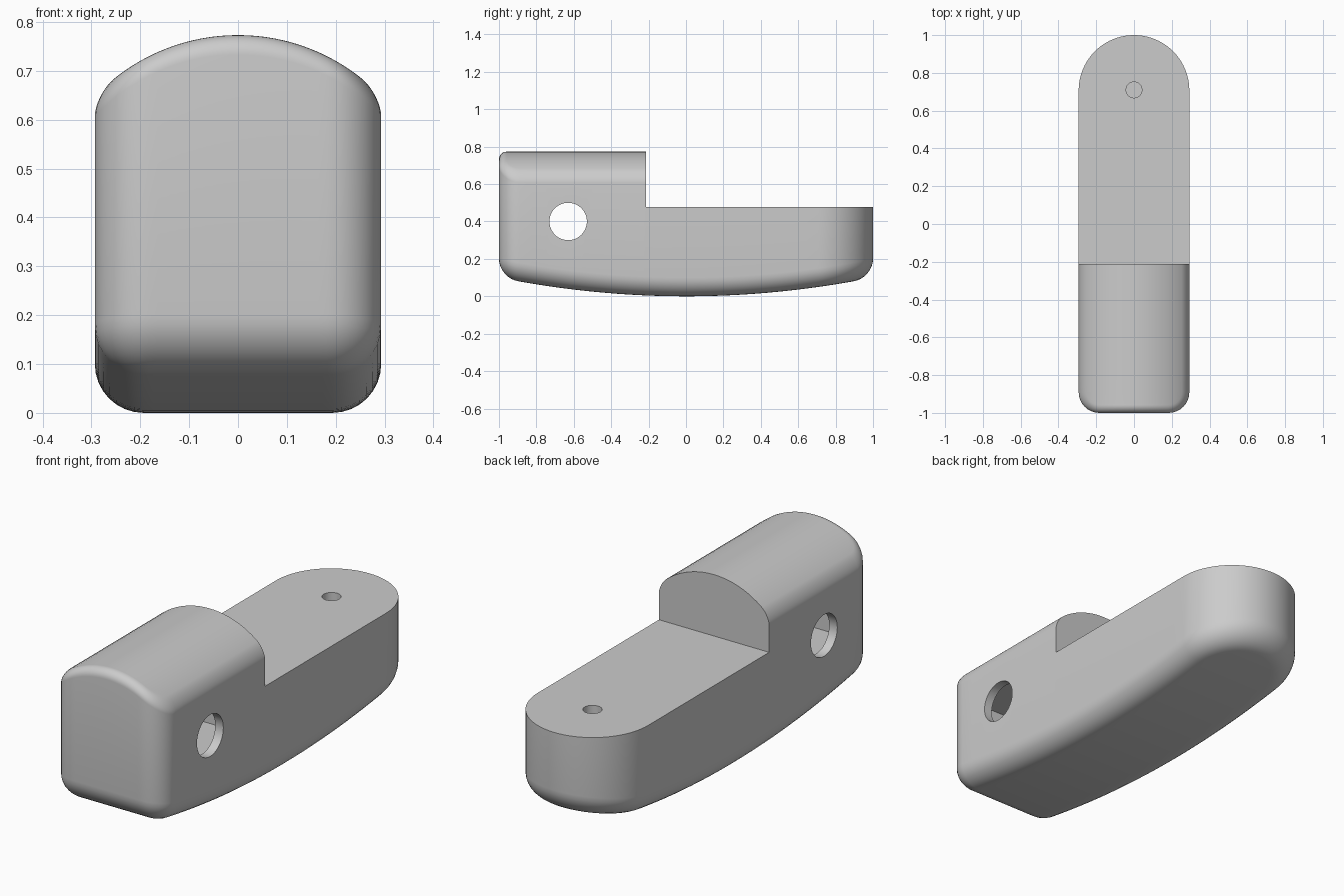
import bpy, bmesh
from math import pi, sin, cos, sqrt, radians

cube = bpy.data.objects.get("Cube")
if cube:
    bpy.data.objects.remove(cube, do_unlink=True)

HALF = 0.293       # half width, also radius of the rounded back
CORNER = 0.11      # radius of the upright front corners
CROWN = 0.405      # radius of the arched roof
ACROSS = 20        # divisions across the width

grey = bpy.data.materials.new("plain grey")
grey.diffuse_color = (0.6, 0.6, 0.6, 1)
grey.use_nodes = True
grey.node_tree.nodes["Principled BSDF"].inputs["Base Color"].default_value = (0.6, 0.6, 0.6, 1)


def belly(x, y):
    return 0.1 * y * y


def roof(x, y):
    return 0.773 - CROWN + sqrt(CROWN ** 2 - x * x)


def stations(d):
    """Half widths along the plan outline, front to back, inset by d."""
    r, n = CORNER - d, 8
    pts = [(HALF - CORNER + r * sin(i * pi / 2 / n),
            CORNER - 1 - r * cos(i * pi / 2 / n)) for i in range(n + 1)]
    y0, y1 = CORNER - 1, 1 - HALF
    pts += [(HALF - d, y0 + (y1 - y0) * i / 24) for i in range(1, 24)]
    r, n = HALF - d, 20
    pts += [(r * cos(i * pi / 2 / n), y1 + r * sin(i * pi / 2 / n)) for i in range(n + 1)]
    return pts


def row(w, y):
    return [(w * (2 * i / ACROSS - 1), y) for i in range(ACROSS + 1)]


def outline(d):
    pts = stations(d)
    left = [(-w, y) for w, y in reversed(pts)]
    return left[:-1] + row(*pts[0]) + pts[1:]


def add_grid(bm, rows):
    grid = [[bm.verts.new(p) for p in r] for r in rows]
    for a, b in zip(grid, grid[1:]):
        for i in range(len(a) - 1):
            bm.faces.new((a[i], a[i + 1], b[i + 1], b[i]))


def build_body():
    bm = bmesh.new()
    rings = []
    # Rounded lower edge, upright wall, then rounded roof edge
    for radius, surface, sign in ((0.1, belly, 1), (0.04, roof, -1)):
        arc = []
        for i in range(9):
            a = i * pi / 16
            d, h = radius * (1 - sin(a)), radius * (1 - cos(a))
            arc.append([(x, y, surface(x, y) + sign * h) for x, y in outline(d)])
        rings += arc if sign > 0 else arc[::-1]
        # Curved underside or arched roof
        add_grid(bm, [[(x, y, surface(x, y)) for x, y in row(w, y0)]
                      for w, y0 in stations(radius)])
    add_grid(bm, rings)
    bmesh.ops.remove_doubles(bm, verts=bm.verts, dist=0.0002)
    bmesh.ops.recalc_face_normals(bm, faces=bm.faces)
    mesh = bpy.data.meshes.new("body")
    bm.to_mesh(mesh)
    bm.free()
    obj = bpy.data.objects.new("body", mesh)
    bpy.context.collection.objects.link(obj)
    mesh.materials.append(grey)
    return obj


def cut(obj, cutter):
    cutter.hide_render = True
    cutter.data.materials.append(grey)
    mod = obj.modifiers.new("cut", 'BOOLEAN')
    mod.operation, mod.solver, mod.object = 'DIFFERENCE', 'EXACT', cutter
    bpy.ops.object.select_all(action='DESELECT')
    obj.select_set(True)
    bpy.context.view_layer.objects.active = obj
    bpy.ops.object.modifier_apply(modifier=mod.name)
    bpy.data.objects.remove(cutter, do_unlink=True)


def box(x, y0, y1, z0, z1):
    bpy.ops.mesh.primitive_cube_add(size=1, location=(0, (y0 + y1) / 2, (z0 + z1) / 2))
    obj = bpy.context.object
    obj.scale = (2 * x, y1 - y0, z1 - z0)
    bpy.ops.object.transform_apply(location=False, rotation=False, scale=True)
    return obj


def rod(radius, depth, location, rotation=(0, 0, 0)):
    bpy.ops.mesh.primitive_cylinder_add(vertices=48, radius=radius, depth=depth,
                                        location=location, rotation=rotation)
    return bpy.context.object


body = build_body()
# Low rear deck
cut(body, box(0.5, -0.213, 1.3, 0.478, 1.0))
# Chamber behind the thin side walls
cut(body, box(0.25, -0.9, -0.3, 0.27, 0.54))
# Cross hole through both sides
cut(body, rod(0.1, 1, (0, -0.63, 0.4), (0, pi / 2, 0)))
# Small blind hole in the deck
cut(body, rod(0.042, 0.5, (0, 0.71, 0.45)))

bpy.ops.object.select_all(action='DESELECT')
body.select_set(True)
bpy.context.view_layer.objects.active = body
bpy.ops.object.shade_smooth_by_angle(angle=radians(30))
